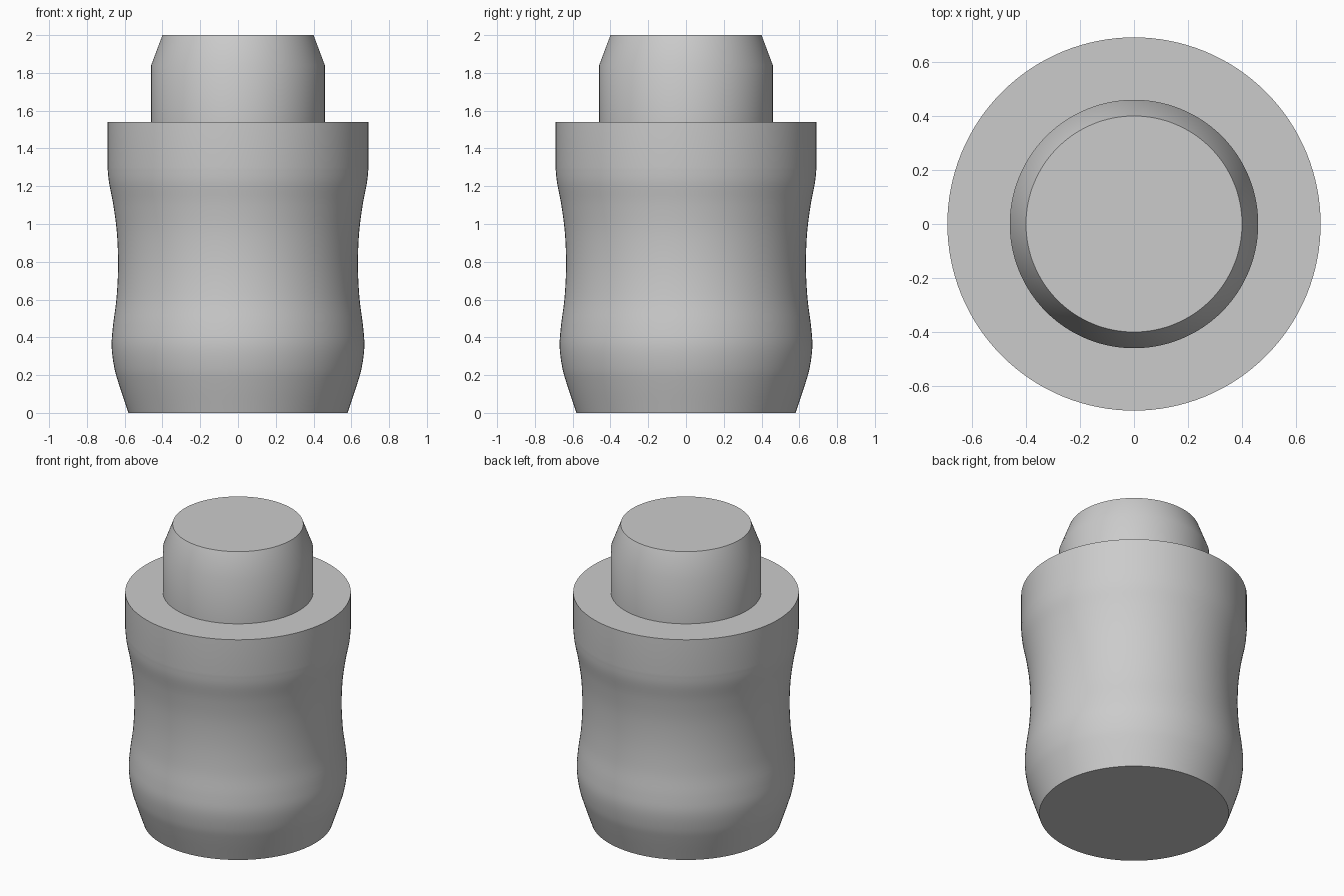
import bpy, bmesh, math
from mathutils import Vector

cube = bpy.data.objects.get("Cube")
if cube:
    bpy.data.objects.remove(cube, do_unlink=True)

SIDES = 128

grey = bpy.data.materials.new("light_grey")
grey.use_nodes = True
colour = (0.6, 0.6, 0.6, 1)
grey.diffuse_color = colour
grey.node_tree.nodes["Principled BSDF"].inputs["Base Color"].default_value = colour


def smooth_profile(points, steps=5):
    """Pass a Catmull-Rom curve through (radius, height) points."""
    p = [Vector(q) for q in points]
    p = [2 * p[0] - p[1]] + p + [2 * p[-1] - p[-2]]
    out = []
    for a, b, c, d in zip(p, p[1:], p[2:], p[3:]):
        for i in range(steps):
            t = i / steps
            out.append(0.5 * (2 * b + (c - a) * t + (2 * a - 5 * b + 4 * c - d) * t * t
                              + (3 * b - a - 3 * c + d) * t ** 3))
    return out + [p[-2]]


def lathe(name, profile):
    """Revolve an outline about z and cap both ends."""
    bm = bmesh.new()
    rings = []
    for r, z in profile:
        rings.append([bm.verts.new((r * math.cos(a), r * math.sin(a), z))
                      for a in (math.tau * i / SIDES for i in range(SIDES))])
    for low, high in zip(rings, rings[1:]):
        for i in range(SIDES):
            j = (i + 1) % SIDES
            bm.faces.new((low[i], low[j], high[j], high[i]))
    bm.faces.new(rings[0][::-1])
    bm.faces.new(rings[-1])
    mesh = bpy.data.meshes.new(name)
    bm.to_mesh(mesh)
    bm.free()
    mesh.materials.append(grey)
    obj = bpy.data.objects.new(name, mesh)
    bpy.context.collection.objects.link(obj)
    bpy.ops.object.select_all(action="DESELECT")
    obj.select_set(True)
    bpy.context.view_layer.objects.active = obj
    bpy.ops.object.shade_smooth_by_angle(angle=math.radians(30))
    return obj


# Waisted grip with a tapered foot and a straight collar
waist = [(0.58, 0), (0.63, 0.15), (0.655, 0.24), (0.669, 0.35), (0.662, 0.46),
         (0.643, 0.61), (0.635, 0.78), (0.641, 0.95), (0.66, 1.1), (0.683, 1.22), (0.691, 1.3)]
lathe("grip_body", smooth_profile(waist) + [(0.691, 1.54)])

# Plug with a tapered tip
lathe("top_plug", [(0.46, 1.54), (0.46, 1.84), (0.4, 2)])
